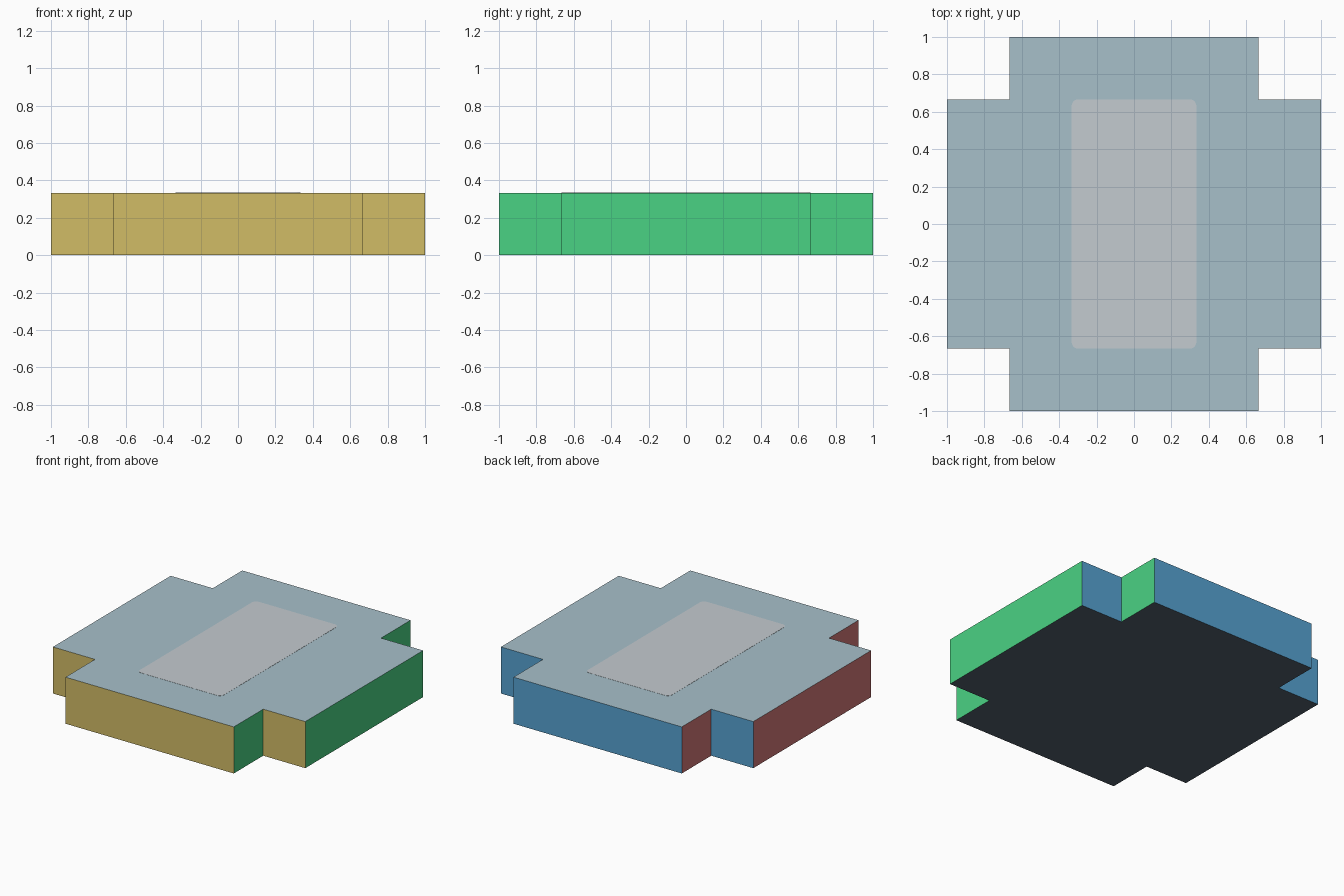
import bpy, bmesh, math

if "Cube" in bpy.data.objects:
    bpy.data.objects.remove(bpy.data.objects["Cube"])

H = 1 / 3      # slab height
A = 2 / 3      # notch position


def material(name, rgb):
    lin = [((c / 255 + 0.055) / 1.055) ** 2.4 for c in rgb]
    m = bpy.data.materials.new(name)
    m.diffuse_color = (*lin, 1)
    m.use_nodes = True
    m.node_tree.nodes["Principled BSDF"].inputs["Base Color"].default_value = m.diffuse_color
    return m


def prism(name, outline, z0, z1, mats, rule):
    """Extrude an outline and colour each face by its normal."""
    bm = bmesh.new()
    base = bm.faces.new([bm.verts.new((x, y, z0)) for x, y in outline])
    new = bmesh.ops.extrude_face_region(bm, geom=[base], use_keep_orig=True)["geom"]
    bmesh.ops.translate(bm, vec=(0, 0, z1 - z0),
                        verts=[g for g in new if isinstance(g, bmesh.types.BMVert)])
    bmesh.ops.recalc_face_normals(bm, faces=bm.faces[:])
    bm.normal_update()
    for f in bm.faces:
        f.material_index = rule(f.normal)
    me = bpy.data.meshes.new(name)
    bm.to_mesh(me)
    bm.free()
    for m in mats:
        me.materials.append(m)
    ob = bpy.data.objects.new(name, me)
    bpy.context.collection.objects.link(ob)
    return ob


mats = [material("top_grey_blue", (167, 192, 202)),
        material("bottom_slate", (84, 97, 110)),
        material("front_yellow", (209, 188, 102)),
        material("back_blue", (86, 163, 210)),
        material("right_green", (74, 210, 131)),
        material("left_red", (207, 118, 118))]
panel_mat = material("panel_pale_grey", (196, 203, 208))


# One colour per facing direction
def by_direction(n):
    if abs(n.z) > 0.5:
        return 0 if n.z > 0 else 1
    if abs(n.y) > 0.5:
        return 2 if n.y < 0 else 3
    return 4 if n.x > 0 else 5


# Cross-shaped slab: one notched corner turned four times
corner = [(1, A), (A, A), (A, 1)]
cross = []
for k in range(4):
    c, s = round(math.cos(k * math.pi / 2)), round(math.sin(k * math.pi / 2))
    cross += [(c * x - s * y, s * x + c * y) for x, y in corner]
prism("cross_slab", cross, 0, H, mats, by_direction)

# Pale rounded panel on the top
R, W, D = 0.035, 1 / 3, 2 / 3
panel = []
for k, (sx, sy) in enumerate([(1, 1), (-1, 1), (-1, -1), (1, -1)]):
    for i in range(7):
        a = (k + i / 6) * math.pi / 2
        panel.append((sx * (W - R) + R * math.cos(a), sy * (D - R) + R * math.sin(a)))
prism("top_panel", panel, H - 0.001, H + 0.001, [panel_mat], lambda n: 0)
